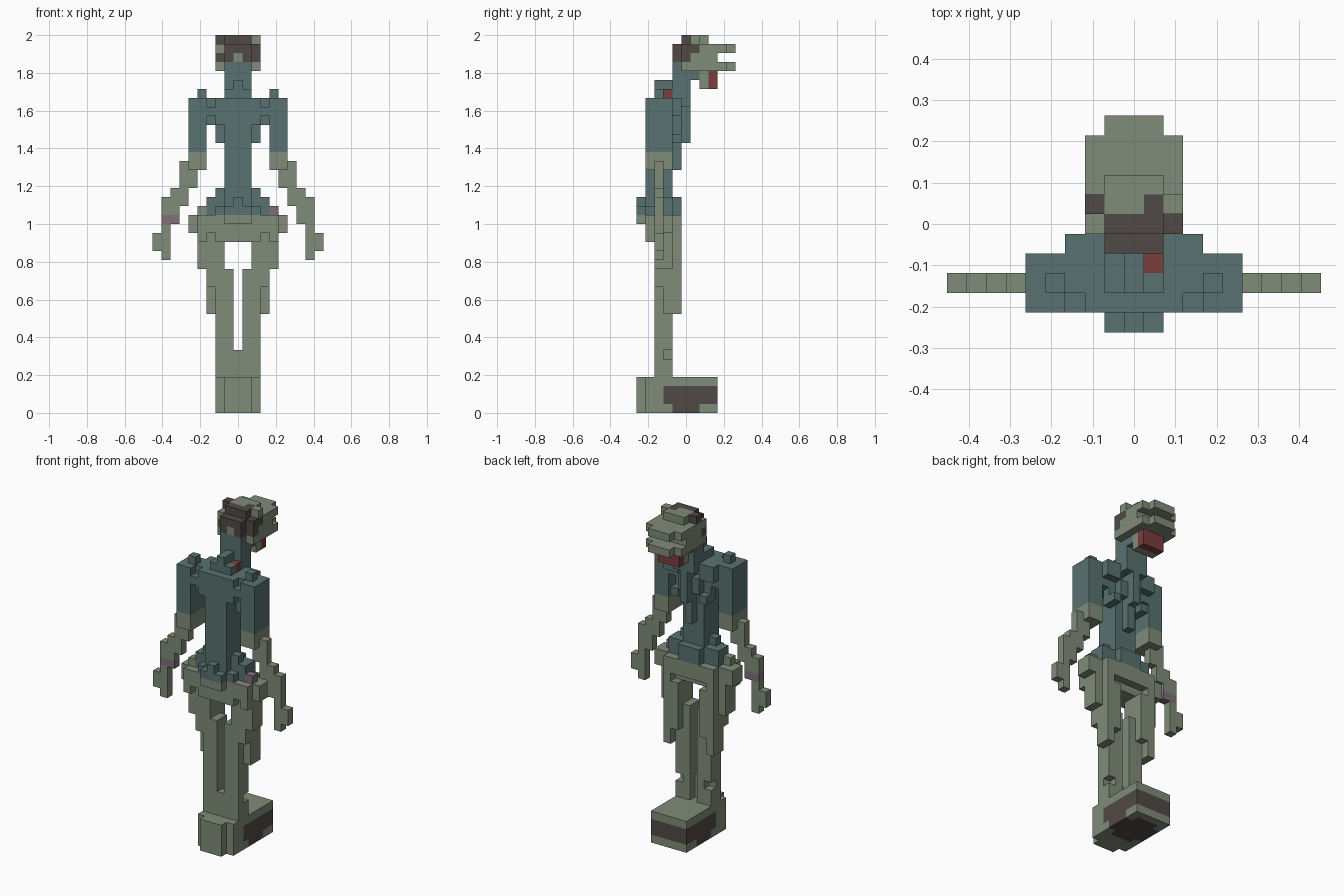
import bpy, bmesh
from mathutils import Vector

if "Cube" in bpy.data.objects:
    bpy.data.objects.remove(bpy.data.objects["Cube"])

V = 2 / 42  # block size

def material(name, rgb):
    m = bpy.data.materials.new(name)
    lin = [((c / 255 + 0.055) / 1.055) ** 2.4 for c in rgb]
    m.diffuse_color = (*lin, 1)
    m.use_nodes = True
    m.node_tree.nodes["Principled BSDF"].inputs["Base Color"].default_value = m.diffuse_color
    return m

MATS = [material("moss_skin", (128, 140, 120)), material("teal_shirt", (88, 114, 112)),
        material("dark_brown", (80, 73, 70)), material("wound_red", (122, 62, 60)),
        material("bruise_purple", (126, 112, 119))]
GREEN, TEAL, DARK, RED, PURPLE = range(5)
DIRS = [Vector(d) for d in ((1, 0, 0), (-1, 0, 0), (0, 1, 0), (0, -1, 0), (0, 0, 1), (0, 0, -1))]

def blocks(boxes, cut=()):
    """Block cells from boxes (x0, x1, y0, y1, z0, z1), ends included, mirrored in x."""
    def cells(bs):
        return {(s * x, y, z) for a, b, c, d, e, f in bs for s in (1, -1)
                for x in range(a, b + 1) for y in range(c, d + 1) for z in range(e, f + 1)}
    return cells(boxes) - cells(cut)

parts = {}

# plinth-like joined feet
def feet_colour(x, y, z):
    side = abs(x) == 2 and ((z in (1, 2) and -2 <= y <= 3) or (z == 0 and -1 <= y <= 1))
    return DARK if side or (y == 3 and z in (1, 2)) or (z == 0 and -2 <= y <= 2 and abs(x) < 2) else GREEN
parts["feet"] = (blocks([(0, 2, -4, 3, 0, 3), (0, 1, -5, -5, 0, 3)]), feet_colour)

# legs with stepped thighs
parts["legs"] = (blocks([
    (1, 2, -3, -3, 4, 15), (1, 2, -2, -2, 7, 15), (2, 2, -2, -2, 4, 5), (1, 1, -2, -2, 4, 6),
    (0, 0, -3, -3, 4, 6), (2, 2, -1, -1, 13, 18),
    (2, 3, -3, -2, 14, 19), (3, 3, -2, -1, 11, 15), (3, 4, -3, -2, 16, 19), (3, 3, -1, -1, 16, 19)]),
    lambda x, y, z: GREEN)

# hips
def hip_colour(x, y, z):
    if (x, z) == (4, 22):
        return PURPLE
    return TEAL if z >= 22 and abs(x) <= 3 else GREEN
parts["hips"] = (blocks([
    (0, 5, -3, -2, 20, 21), (0, 4, -4, -4, 20, 21), (0, 2, -4, -2, 19, 19), (4, 4, -3, -3, 22, 22),
    (0, 1, -5, -5, 21, 22), (0, 0, -5, -5, 23, 23), (0, 3, -1, -1, 20, 21),
    (0, 2, -4, -2, 22, 23), (2, 2, -3, -3, 24, 24), (3, 3, -3, -2, 22, 23),
    (0, 1, -1, -1, 22, 23), (4, 4, -4, -4, 19, 19)], cut=[(2, 2, -4, -4, 23, 23)]), hip_colour)

# torso column, shoulder yoke, spine and ribs
parts["torso"] = (blocks([
    (0, 1, -4, -2, 24, 31), (0, 3, -4, -2, 32, 34), (0, 1, -3, -2, 35, 35), (0, 0, -3, -2, 36, 36),
    (0, 0, -1, -1, 27, 33), (0, 0, 0, 0, 30, 33), (2, 3, -1, -1, 33, 34), (1, 1, -1, -1, 31, 32),
    (2, 2, -1, -1, 30, 30), (2, 2, -2, -2, 30, 31)],
    cut=[(3, 3, -4, -4, 34, 34), (3, 3, -4, -4, 32, 32)]),
    lambda x, y, z: RED if (x, y, z) == (1, -2, 35) else TEAL)

# arms: sleeve, elbow steps and hand
def arm_colour(x, y, z):
    if x <= -7 and z == 21:
        return PURPLE
    return TEAL if z >= 29 else GREEN
parts["arms"] = (blocks([
    (4, 5, -4, -2, 27, 34), (4, 4, -3, -3, 35, 35), (5, 5, -3, -3, 25, 26), (6, 6, -3, -3, 23, 27),
    (7, 7, -3, -3, 21, 24), (8, 8, -3, -3, 17, 23), (9, 9, -3, -3, 18, 19)]), arm_colour)

# neck
parts["neck"] = (blocks([(0, 1, -1, -1, 34, 38), (0, 1, 0, 0, 34, 37), (0, 1, 1, 1, 37, 37)]),
                 lambda x, y, z: TEAL)

# head with brow ledge, lower lip and hair patches
def head_colour(x, y, z):
    if y == -1:
        return GREEN if (x, z) == (0, 39) else DARK
    patch = {(2, 0, 40), (-2, 0, 39), (-2, 1, 41), (1, 1, 41), (2, 1, 40), (2, 0, 39)}
    return DARK if (y == 0 and z == 41) or (x, y, z) in patch else GREEN
parts["head"] = (blocks([
    (0, 2, 0, 3, 38, 40), (0, 1, -1, -1, 39, 40), (0, 1, 0, 2, 41, 41), (2, 2, 1, 1, 41, 41),
    (0, 2, 4, 4, 40, 40), (0, 1, 5, 5, 40, 40), (0, 2, 4, 4, 38, 38), (0, 1, 5, 5, 38, 38)]), head_colour)

# hanging jaw
parts["jaw"] = (blocks([(0, 1, 2, 3, 36, 37)]), lambda x, y, z: RED if y == 3 else GREEN)

solid = set().union(*(p[0] for p in parts.values()))

def build(name, cells, colour):
    """Skin the outer sides of a part's blocks."""
    bm = bmesh.new()
    for c in sorted(cells):
        centre = Vector(c) + Vector((0, 0, 0.5))
        for d in DIRS:
            if tuple(int(a + b) for a, b in zip(c, d)) in solid:
                continue
            u = Vector((d.y, d.z, d.x))
            w = d.cross(u)
            f = bm.faces.new([bm.verts.new((centre + (d + u * i + w * j) / 2) * V)
                              for i, j in ((-1, -1), (1, -1), (1, 1), (-1, 1))])
            f.material_index = colour(*c)
    bmesh.ops.remove_doubles(bm, verts=bm.verts, dist=1e-4)
    me = bpy.data.meshes.new(name)
    bm.to_mesh(me)
    bm.free()
    for m in MATS:
        me.materials.append(m)
    bpy.context.collection.objects.link(bpy.data.objects.new(name, me))

for part, (cells, colour) in parts.items():
    build(part, cells, colour)
